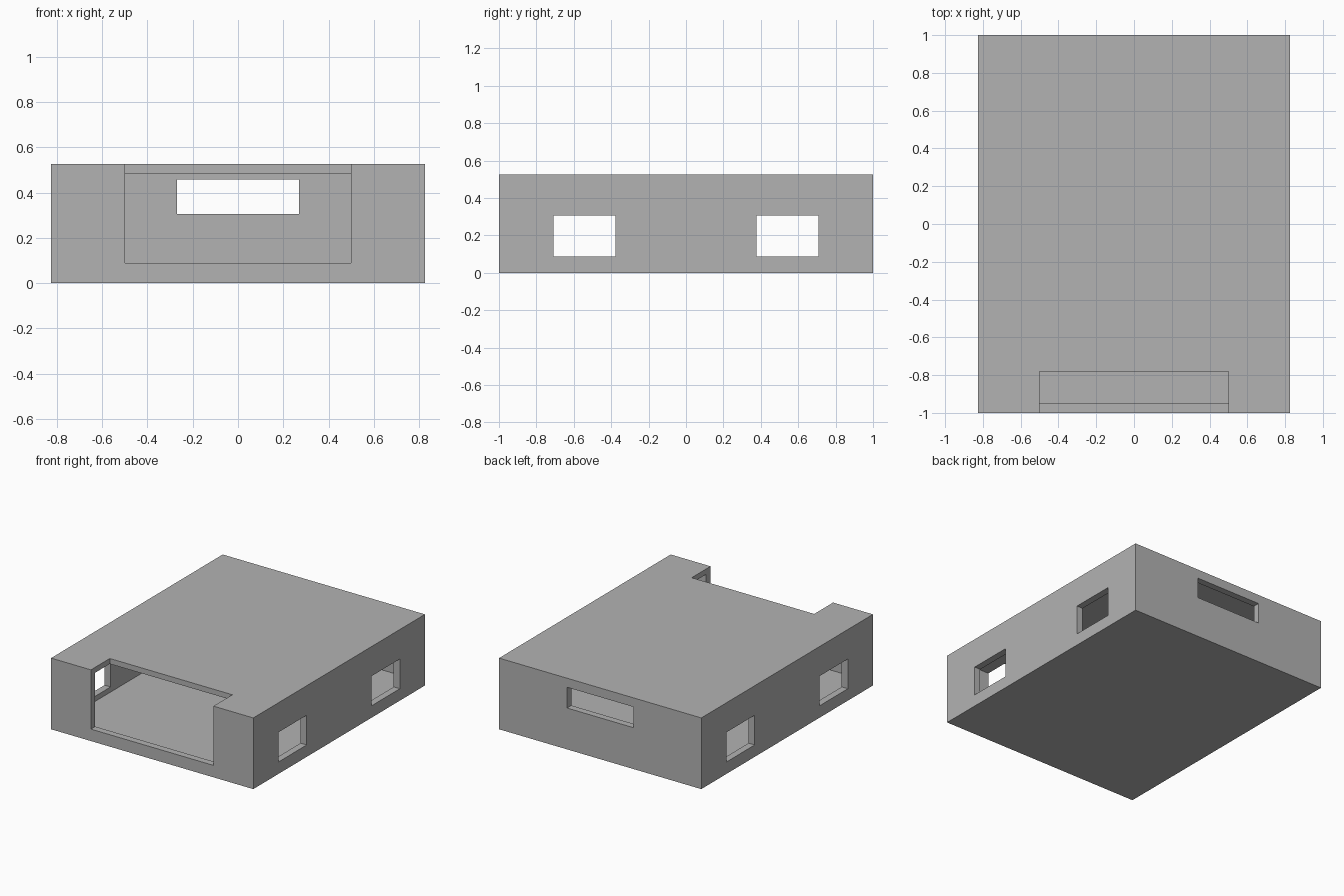
import bpy
import bmesh
from mathutils import Matrix, Vector

cube = bpy.data.objects.get("Cube")
if cube:
    bpy.data.objects.remove(cube, do_unlink=True)

W, D, H = 0.825, 1.0, 0.525      # half width, half depth, height
WALL, FLOOR, ROOF = 0.05, 0.05, 0.04
SILL = 0.088

grey = bpy.data.materials.new("plain grey")
grey.use_nodes = True
colour = (0.45, 0.45, 0.45, 1)
grey.diffuse_color = colour
grey.node_tree.nodes["Principled BSDF"].inputs["Base Color"].default_value = colour


def box(name, low, high):
    """Box spanning two opposite corners."""
    low, high = Vector(low), Vector(high)
    bm = bmesh.new()
    bmesh.ops.create_cube(bm, size=1, matrix=Matrix.Translation((low + high) / 2)
                          @ Matrix.Diagonal((*(high - low), 1)))
    mesh = bpy.data.meshes.new(name)
    bm.to_mesh(mesh)
    bm.free()
    mesh.materials.append(grey)
    obj = bpy.data.objects.new(name, mesh)
    bpy.context.collection.objects.link(obj)
    return obj


# Outer case
case = box("hollow_case", (-W, -D, 0), (W, D, H))

# Hollow interior, open front notch, rear slot and paired side windows
cutters = [
    box("interior_cutter", (-W + WALL, -D + WALL, FLOOR), (W - WALL, D - WALL, H - ROOF)),
    box("front_notch_cutter", (-0.5, -D - 0.1, SILL), (0.5, -0.78, H + 0.1)),
    box("rear_slot_cutter", (-0.27, D - 0.1, 0.305), (0.27, D + 0.1, 0.458)),
]
for label, y in (("front", -0.543), ("rear", 0.543)):
    cutters.append(box(label + "_window_cutter", (-W - 0.1, y - 0.165, SILL),
                       (W + 0.1, y + 0.165, 0.307)))

for cutter in cutters:
    cut = case.modifiers.new(cutter.name, 'BOOLEAN')
    cut.operation = 'DIFFERENCE'
    cut.solver = 'EXACT'
    cut.object = cutter

# Apply the cuts and remove the cutters
bpy.context.view_layer.update()
result = bpy.data.meshes.new_from_object(
    case.evaluated_get(bpy.context.evaluated_depsgraph_get()))
case.modifiers.clear()
case.data = result
result.name = "hollow_case"
for cutter in cutters:
    bpy.data.objects.remove(cutter, do_unlink=True)
